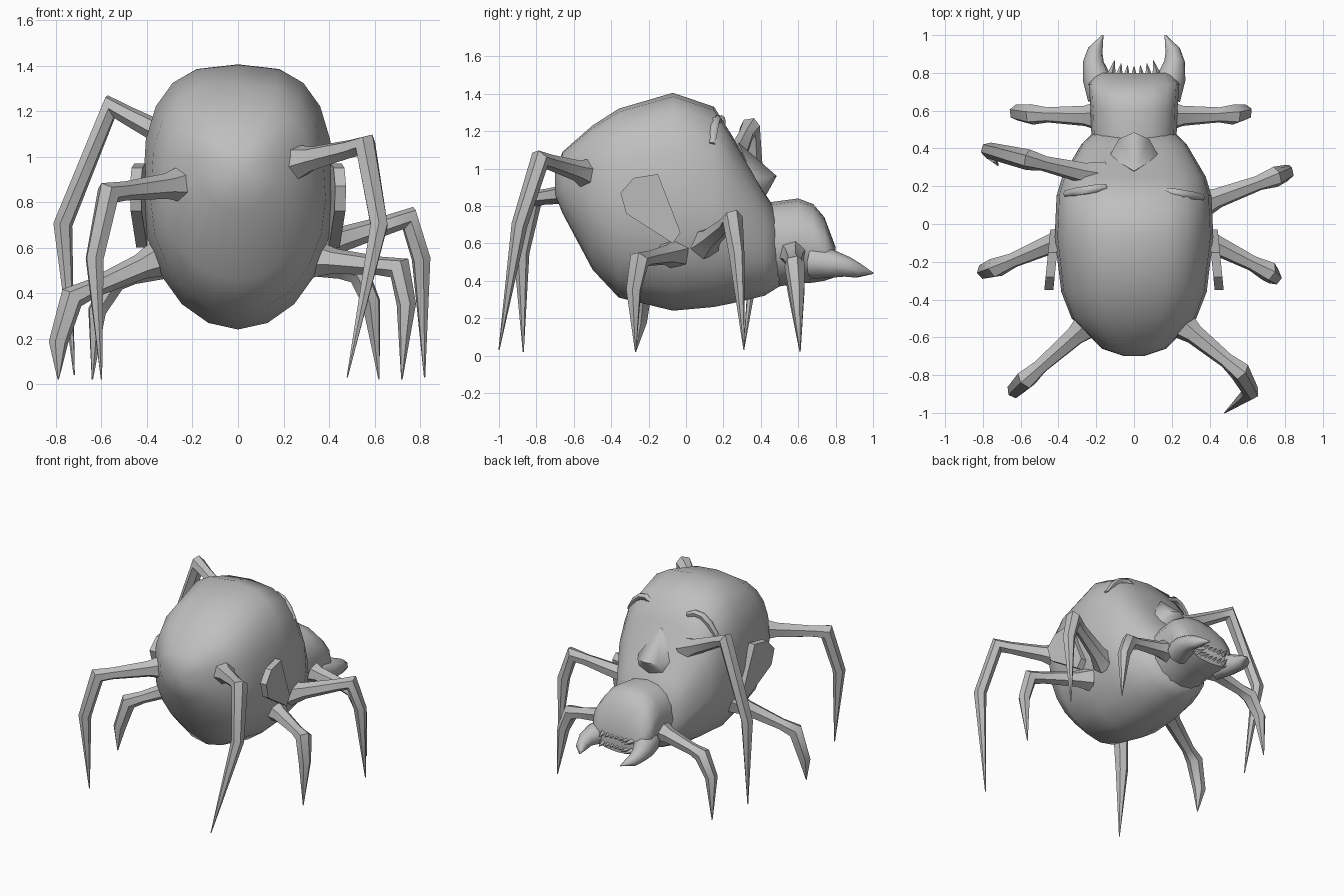
import bpy, bmesh, math
from mathutils import Vector

if "Cube" in bpy.data.objects:
    bpy.data.objects.remove(bpy.data.objects["Cube"])

grey = bpy.data.materials.new("matte_grey")
grey.diffuse_color = (0.52, 0.52, 0.52, 1)
grey.use_nodes = True
grey.node_tree.nodes["Principled BSDF"].inputs["Base Color"].default_value = grey.diffuse_color


def finish(name, bm, angle=50):
    bmesh.ops.recalc_face_normals(bm, faces=bm.faces[:])
    mesh = bpy.data.meshes.new(name)
    bm.to_mesh(mesh)
    bm.free()
    mesh.materials.append(grey)
    ob = bpy.data.objects.new(name, mesh)
    bpy.context.collection.objects.link(ob)
    bpy.ops.object.select_all(action='DESELECT')
    ob.select_set(True)
    bpy.context.view_layer.objects.active = ob
    bpy.ops.object.shade_smooth_by_angle(angle=math.radians(angle))


def skin(name, rings, angle=50):
    """Bridge equal rings of points and cap both ends."""
    bm = bmesh.new()
    vs = [[bm.verts.new(p) for p in r] for r in rings]
    n = len(vs[0])
    for a, b in zip(vs, vs[1:]):
        for i in range(n):
            j = (i + 1) % n
            bm.faces.new((a[i], a[j], b[j], b[i]))
    bm.faces.new(vs[0])
    bm.faces.new(vs[-1])
    finish(name, bm, angle)


def power(v, e):
    return math.copysign(abs(v) ** e, v)


def loft(name, sections, n, top):
    """Sections along y: (y, half width, low z, high z), boxier above the middle."""
    rings = []
    for y, w, lo, hi in sections:
        mid, h = (lo + hi) / 2, (hi - lo) / 2
        ring = []
        for i in range(n):
            a = 2 * math.pi * i / n
            c, s = math.cos(a), math.sin(a)
            e = 2 / (top if s > 0 else 2.0)
            ring.append((w * power(c, e), y, mid + h * power(s, e)))
        rings.append(ring)
    skin(name, rings, 60)


def tube(name, path, radii, n=6, angle=50):
    """Tapered tube through the path points."""
    pts = [Vector(p) for p in path]
    rings, u = [], Vector((0.13, 0.21, 1))
    for i, p in enumerate(pts):
        t = Vector((0, 0, 0))
        if i:
            t += (p - pts[i - 1]).normalized()
        if i < len(pts) - 1:
            t += (pts[i + 1] - p).normalized()
        t.normalize()
        u = (u - t * u.dot(t)).normalized()
        v = t.cross(u)
        turns = [2 * math.pi * k / n for k in range(n)]
        rings.append([p + radii[i] * (math.cos(a) * u + math.sin(a) * v) for a in turns])
    skin(name, rings, angle)


def hull(name, points, angle):
    bm = bmesh.new()
    for p in points:
        bm.verts.new(p)
    res = bmesh.ops.convex_hull(bm, input=bm.verts[:])
    junk = {v for v in res["geom_interior"] + res["geom_unused"] if isinstance(v, bmesh.types.BMVert)}
    bmesh.ops.delete(bm, geom=list(junk), context='VERTS')
    finish(name, bm, angle)


def leg(name, hip, knee, shank, foot):
    """Flared hip, thin thigh, knobbly knee and a shank ending in a point."""
    hip, knee = Vector(hip), Vector(knee)
    path = [hip, hip.lerp(knee, .25), hip.lerp(knee, .78), knee, shank, foot]
    tube(name, path, (.088, .056, .042, .056, .043, .003))


# Egg-shaped body and head
loft("body", [(-.70, .05, .86, .98), (-.66, .17, .76, 1.09), (-.50, .33, .46, 1.23),
              (-.36, .385, .31, 1.32), (-.07, .42, .24, 1.405), (.15, .41, .26, 1.33),
              (.25, .38, .28, 1.17), (.42, .28, .32, .87), (.50, .20, .37, .75)], 20, 2.8)
loft("head", [(.30, .22, .34, .80), (.60, .23, .385, .84), (.68, .235, .39, .81),
              (.74, .24, .40, .74), (.80, .20, .42, .58)], 16, 2.3)

# Nose on the sloping face
hull("nose", [(0, .28, 1.14), (0, .485, .96), (0, .43, .86), (0, .25, .9)]
     + [(s * x, y, z) for s in (-1, 1) for x, y, z in
        ((.13, .36, .95), (.08, .45, .95), (.10, .40, .87))], 60)

ear_outline = [(-.35, .87), (-.28, .95), (-.15, .97), (-.03, .66), (-.07, .60), (-.32, .76)]
for s, side in ((-1, "left"), (1, "right")):
    # Jaw pincer
    tube(f"{side}_pincer", [(s * .16, .68, .50), (s * .20, .78, .49), (s * .215, .86, .475),
                            (s * .205, .92, .455), (s * .165, 1.0, .44)],
         (.09, .075, .055, .04, .004), 8, 60)
    # Arched brow
    brow = []
    for i in range(5):
        t = i / 4
        brow.append((s * (.15 + .21 * t), .185 - .035 * t - .01 * s, 1.24 + .16 * t - .27 * t * t))
    tube(f"{side}_brow", brow, (.018, .024, .024, .024, .018), 6, 60)
    # Ear plate, flaring outward to the rear
    hull(f"{side}_ear", [(s * (.432 - .10 * y + o), y, z)
                         for y, z in ear_outline for o in (-.04, .008)], 40)

# Teeth: two curved rows inside the jaws
for row, z in (("lower", .46), ("upper", .53)):
    for i in range(7):
        x = -.12 + .04 * i
        y = .79 + 2.2 * x * x
        tube(f"{row}_tooth_{i + 1}", [(x, y - .03, z), (x * .85, y + .045, z)], (.022, .002), 4, 20)

# Legs: each pair is posed differently
leg("right_head_leg", (.17, .57, .55), (.53, .58, .49), (.585, .59, .36), (.62, .61, .02))
leg("left_head_leg", (-.17, .57, .55), (-.54, .58, .46), (-.62, .59, .32), (-.64, .61, .02))
leg("right_front_leg", (.34, .10, .60), (.75, .25, .73), (.805, .27, .55), (.82, .31, .03))
leg("left_front_leg", (-.18, .25, 1.02), (-.56, .34, 1.22), (-.77, .39, .70), (-.72, .31, .04))
leg("right_middle_leg", (.33, -.06, .55), (.71, -.25, .51), (.74, -.28, .35), (.72, -.27, .02))
leg("left_middle_leg", (-.33, -.06, .56), (-.73, -.23, .38), (-.79, -.25, .18), (-.79, -.27, .02))
leg("right_rear_leg", (.24, -.52, .97), (.56, -.78, 1.05), (.62, -.89, .70), (.48, -1.0, .03))
leg("left_rear_leg", (-.23, -.52, .88), (-.57, -.82, .84), (-.63, -.88, .55), (-.60, -.87, .02))
